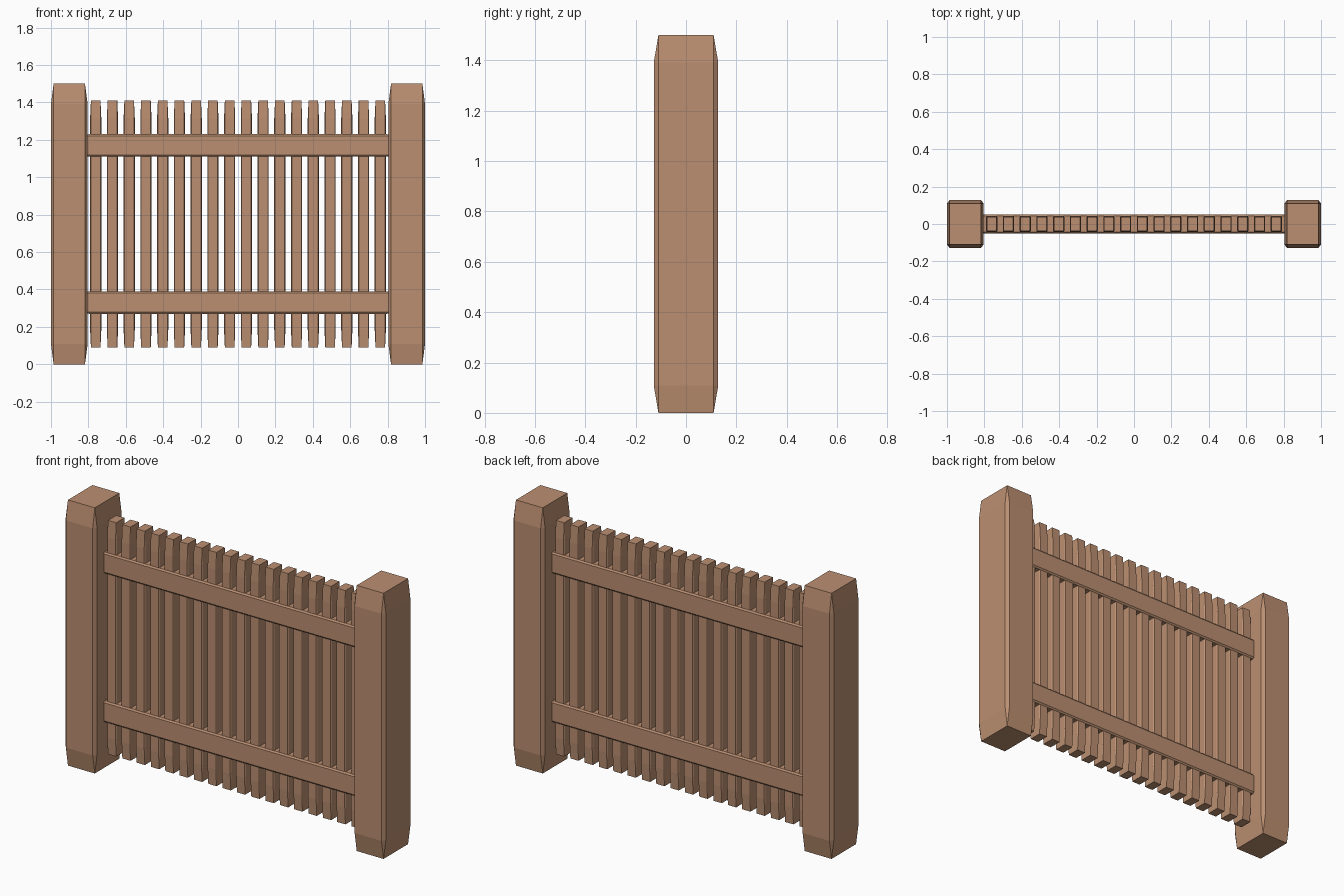
import bpy, bmesh
from mathutils import Matrix

if "Cube" in bpy.data.objects:
    bpy.data.objects.remove(bpy.data.objects["Cube"], do_unlink=True)

# Single wood colour
WOOD = (0.5, 0.275, 0.165, 1)
wood = bpy.data.materials.new("warm brown wood")
wood.use_nodes = True
wood.diffuse_color = WOOD
wood.node_tree.nodes["Principled BSDF"].inputs["Base Color"].default_value = WOOD

# Chamfered block, stretched after bevelling so the chamfer grows with each side
bm = bmesh.new()
bmesh.ops.create_cube(bm, size=2)
bmesh.ops.bevel(bm, geom=bm.edges[:], offset=0.145, offset_type='OFFSET',
                segments=1, profile=0.5, affect='EDGES')


def beam(name, centre, half_size):
    mesh = bpy.data.meshes.new(name)
    bm.to_mesh(mesh)
    mesh.transform(Matrix.Translation(centre) @ Matrix.Diagonal((*half_size, 1)))
    mesh.materials.append(wood)
    obj = bpy.data.objects.new(name, mesh)
    bpy.context.collection.objects.link(obj)
    return obj


# End posts
for side, sign in (("left", 1), ("right", -1)):
    beam(side + "_post", (sign * 0.902, 0, 0.75), (0.098, 0.128, 0.75))

# Horizontal rails, running into the posts
for level, z in (("lower", 0.33), ("upper", 1.17)):
    beam(level + "_rail", (0, 0, z), (0.93, 0.05, 0.06))

# Evenly spaced upright slats
SLATS = 18
PITCH = 0.0895
for i in range(SLATS):
    x = (i - (SLATS - 1) / 2) * PITCH
    beam(f"slat_{i + 1}", (x, 0, 0.75), (0.03, 0.043, 0.66))

bm.free()
